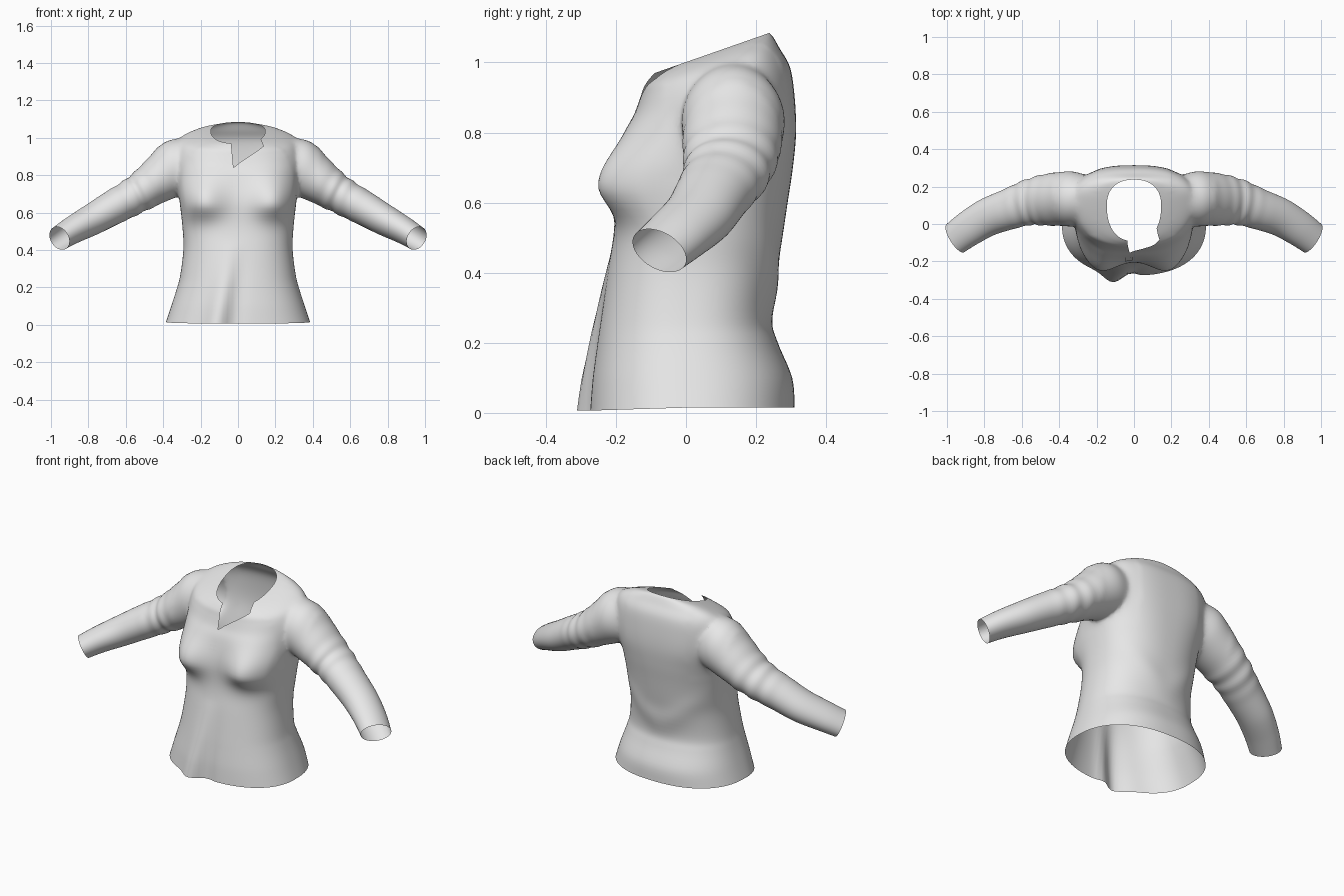
import bpy, bmesh, math
from mathutils import Vector

if "Cube" in bpy.data.objects:
    bpy.data.objects.remove(bpy.data.objects["Cube"])

fabric = bpy.data.materials.new("light_grey_fabric")
fabric.diffuse_color = (0.8, 0.8, 0.8, 1)
fabric.use_nodes = True
fabric.node_tree.nodes["Principled BSDF"].inputs["Base Color"].default_value = fabric.diffuse_color
cap_mat = bpy.data.materials.new("temporary_cap")


def smooth_rows(rows, steps):
    """Catmull-Rom interpolation of parameter rows."""
    out = []
    for i in range(len(rows) - 1):
        p = [rows[max(0, i - 1)], rows[i], rows[i + 1], rows[min(len(rows) - 1, i + 2)]]
        for k in range(steps):
            t = k / steps
            out.append([0.5 * (2 * b + (c - a) * t + (2 * a - 5 * b + 4 * c - d) * t * t
                               + (3 * b - a - 3 * c + d) * t ** 3) for a, b, c, d in zip(*p)])
    return out + [list(rows[-1])]


def make_object(name, bm):
    bmesh.ops.recalc_face_normals(bm, faces=bm.faces)
    me = bpy.data.meshes.new(name)
    bm.to_mesh(me)
    bm.free()
    me.materials.append(fabric)
    me.materials.append(cap_mat)
    ob = bpy.data.objects.new(name, me)
    bpy.context.collection.objects.link(ob)
    return ob


def loft(name, rings):
    """Closed tube; end caps get slot 1 so they can be removed later."""
    bm = bmesh.new()
    vs = [[bm.verts.new(p) for p in r] for r in rings]
    n = len(vs[0])
    for a, b in zip(vs, vs[1:]):
        for j in range(n):
            bm.faces.new((a[j], a[(j + 1) % n], b[(j + 1) % n], b[j]))
    for ring in (vs[0], vs[-1]):
        c = bm.verts.new(sum((v.co for v in ring), Vector()) / n)
        for j in range(n):
            bm.faces.new((ring[j], ring[(j + 1) % n], c)).material_index = 1
    return make_object(name, bm)


def bell(d, s):
    return math.exp(-(d / s) ** 2)


def spow(v, p):
    return math.copysign(abs(v) ** p, v)


# Torso rings: height, half width, front y, back y, widest y, tilt, back roundness
torso_rows = [
    (0.015, .385, -.275, .310, .00, 0, .86), (.10, .357, -.268, .303, .00, 0, .86),
    (.20, .325, -.255, .262, .00, 0, .86), (.27, .308, -.245, .243, .00, 0, .86),
    (.40, .292, -.225, .258, .01, 0, .86), (.50, .295, -.207, .275, .02, 0, .86),
    (.60, .305, -.195, .290, .03, 0, .84), (.70, .318, -.187, .305, .04, 0, .80),
    (.80, .328, -.168, .314, .08, 0, .76), (.88, .333, -.145, .310, .10, .10, .76),
    (.95, .330, -.130, .297, .12, .20, .78), (1.0, .305, -.120, .268, .13, .28, .82),
    (1.028, .230, -.107, .249, .12, .34, .86), (1.036, .145, -.092, .237, .10, .35, .86)]
N = 112
rings = []
for z0, w, yf, yb, yc, tilt, pb in smooth_rows(torso_rows, 5):
    ring = []
    for j in range(N):
        a = 2 * math.pi * j / N
        p = .86 if math.sin(a) > 0 else pb
        c, s = spow(math.cos(a), p), spow(math.sin(a), p)
        x = w * c
        y = yc + (yf - yc) * s if s > 0 else yc - (yb - yc) * s
        z = z0 + tilt * (y - yc)
        low = max(0, 1 - z / .45)
        if s > 0:
            # bust, front drape folds and hem dip
            f = min(1, s * 2)
            for cx in (-.2, .2):
                y -= .09 * f * bell(x - cx, .125) * bell(z - .65, .14 if z > .65 else .085)
            y -= f * low * .045 * bell(x + .12 - .2 * z, .06)
            y += f * low * .015 * bell(x + .02 - .1 * z, .04)
            z -= .010 * s * max(0, 1 - z0 / .1)
        else:
            # soft V-shaped drape across the back
            y += .010 * min(1, -s * 2) * bell(z - .27 - 1.0 * math.hypot(x, .08), .075) \
                * bell(max(0, z - .35), .2)
        ring.append(Vector((x, y, z)))
    rings.append(ring)
shirt = loft("shirt", rings)

# Sleeve path: centre x, y, z, radius across the height, radius across the depth
sleeve_rows = [
    (.22, .135, .872, .130, .11), (.32, .135, .848, .152, .148), (.40, .133, .79, .131, .145),
    (.505, .125, .72, .106, .132), (.58, .11, .675, .097, .119), (.68, .075, .62, .091, .108),
    (.785, .035, .560, .083, .102), (.885, -.025, .506, .073, .096), (.955, -.076, .463, .066, .090)]


def sleeve(name, side):
    path = smooth_rows(sleeve_rows, 8)
    out = []
    for i, (x, y, z, rv, ry) in enumerate(path):
        a, b = path[max(0, i - 8)], path[min(len(path) - 1, i + 8)]
        t = Vector((b[0] - a[0], b[1] - a[1], b[2] - a[2])).normalized()
        across = (Vector((0, 1, 0)) - t * t.y).normalized()
        up = t.cross(across)
        ring = []
        for j in range(56):
            q = 2 * math.pi * j / 56
            # bunched wrinkles above the elbow
            k = 1 + .03 * bell(x - .55, .08) * math.sin(x * 90 + 1.3 * math.sin(q + .6))
            p = Vector((x, y, z)) + across * (ry * k * math.cos(q)) + up * (rv * k * math.sin(q))
            ring.append(Vector((side * p.x, p.y, p.z)))
        out.append(ring)
    return loft(name, out)


# Neck slit cutter with one flap turned aside
def slit_cutter():
    outline = [(-.05, 1.1), (-.035, .96), (-.024, .84), (.01, .868), (.11, .935),
               (.136, .955), (.12, .995), (.125, 1.1)]
    bm = bmesh.new()
    face = bm.faces.new([bm.verts.new((x, -.4, z)) for x, z in outline])
    ext = bmesh.ops.extrude_face_region(bm, geom=[face], use_keep_orig=True)
    for v in ext["geom"]:
        if isinstance(v, bmesh.types.BMVert):
            v.co.y = -.01
    for f in bm.faces:
        f.material_index = 1
    return make_object("slit_cutter", bm)


def boolean(target, other, op):
    m = target.modifiers.new("bool", 'BOOLEAN')
    m.operation, m.solver, m.object = op, 'EXACT', other
    m.use_self = op == 'UNION'
    bpy.context.view_layer.objects.active = target
    bpy.ops.object.modifier_apply(modifier=m.name)
    bpy.data.objects.remove(other)


boolean(shirt, sleeve("right_sleeve", 1), 'UNION')
boolean(shirt, sleeve("left_sleeve", -1), 'UNION')
boolean(shirt, slit_cutter(), 'DIFFERENCE')

# Open the hem, neck and cuffs, then soften the armhole joins
bm = bmesh.new()
bm.from_mesh(shirt.data)
bmesh.ops.delete(bm, geom=[f for f in bm.faces if f.material_index == 1], context='FACES')
bmesh.ops.remove_doubles(bm, verts=bm.verts, dist=.002)
near = [v for v in bm.verts if .2 < abs(v.co.x) < .43 and v.co.z > .64
        and v.co.y > -.06 and not v.is_boundary]
for _ in range(12):
    bmesh.ops.smooth_vert(bm, verts=near, factor=.5, use_axis_x=True, use_axis_y=True, use_axis_z=True)
for f in bm.faces:
    f.smooth = True
bm.to_mesh(shirt.data)
bm.free()
shirt.data.materials.pop(index=1)

# Small placket patch laid on the chest
bpy.context.view_layer.update()
bm = bmesh.new()
bmesh.ops.create_grid(bm, x_segments=4, y_segments=6, size=1)
for v in bm.verts:
    x, z = -.028 + .02 * v.co.x, .765 + .032 * v.co.y
    hit, loc, _, _ = shirt.ray_cast(Vector((x, -1, z)), Vector((0, 1, 0)))
    v.co = (x, (loc.y if hit else -.18) - .004, z)
bm.normal_update()
patch = make_object("placket_patch", bm)
# make the patch face the front
if patch.data.polygons[0].normal.y > 0:
    patch.data.flip_normals()
patch.data.materials.pop(index=1)
bpy.data.materials.remove(cap_mat)
